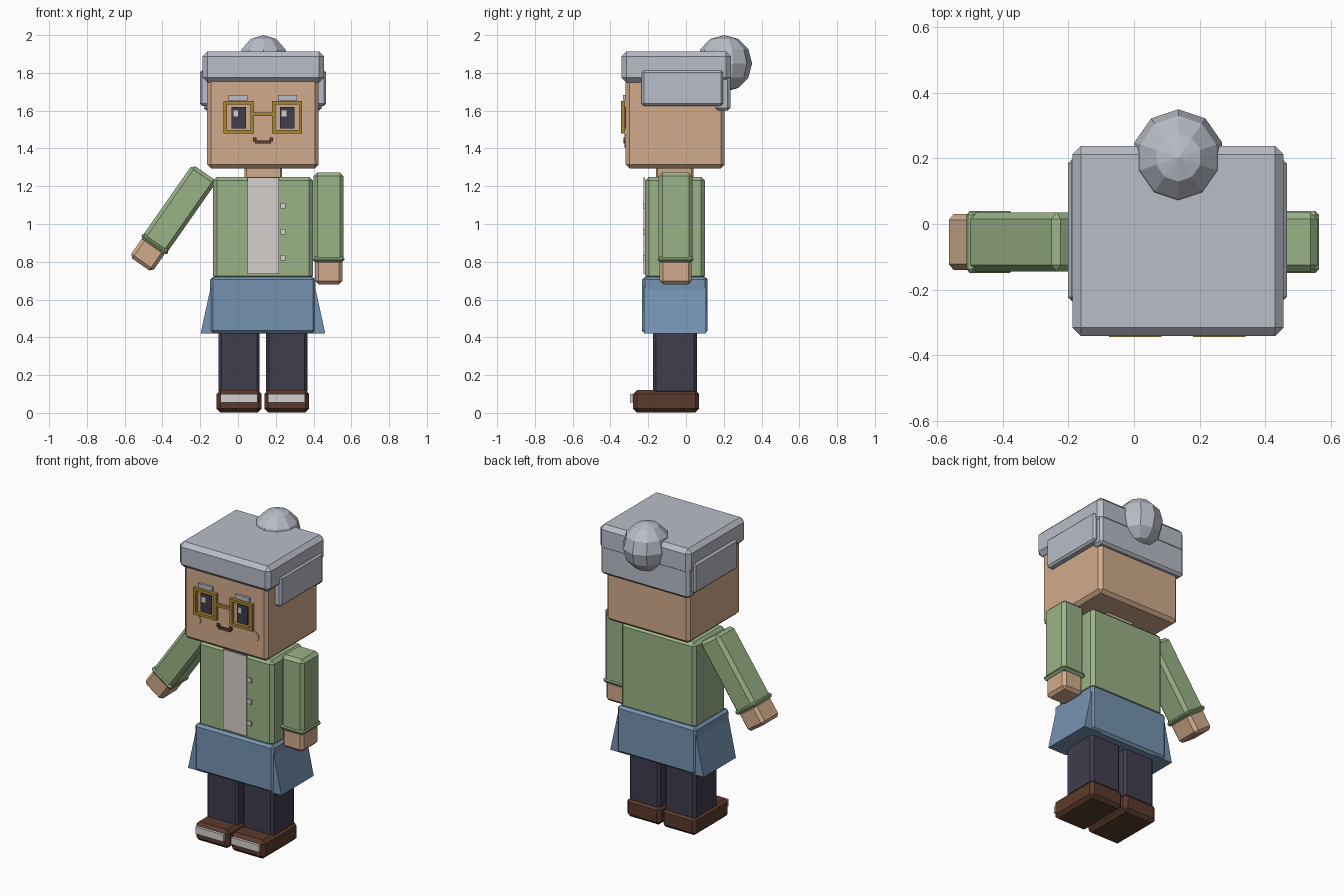
import bpy, bmesh, math
from mathutils import Matrix, Vector

cube = bpy.data.objects.get("Cube")
if cube:
    bpy.data.objects.remove(cube, do_unlink=True)


def material(name, r, g, b):
    m = bpy.data.materials.new(name)
    m.use_nodes = True
    m.diffuse_color = (r, g, b, 1)
    bsdf = next(n for n in m.node_tree.nodes if n.type == 'BSDF_PRINCIPLED')
    bsdf.inputs["Base Color"].default_value = (r, g, b, 1)
    return m


SKIN = material("skin", .64, .41, .26)
HAIR = material("grey hair", .48, .51, .57)
GREEN = material("green cardigan", .32, .45, .24)
BLUE = material("blue skirt", .18, .29, .44)
DARK = material("dark navy", .05, .047, .075)
BROWN = material("brown leather", .105, .042, .025)
GOLD = material("gold frame", .40, .24, .035)
WHITE = material("off white", .66, .63, .61)

CX = .132  # centre line of the body


def add(name, bm, mat, bevel=0):
    bmesh.ops.recalc_face_normals(bm, faces=bm.faces)
    mesh = bpy.data.meshes.new(name)
    bm.to_mesh(mesh)
    bm.free()
    mesh.materials.append(mat)
    ob = bpy.data.objects.new(name, mesh)
    bpy.context.collection.objects.link(ob)
    if bevel:
        mod = ob.modifiers.new("bevel", 'BEVEL')
        mod.width, mod.segments = bevel, 1
    return ob


def box(name, x, y, z, mat, bevel=0):
    """Box from its (low, high) range on each axis."""
    bm = bmesh.new()
    size = [b - a for a, b in (x, y, z)]
    mid = [(a + b) / 2 for a, b in (x, y, z)]
    bmesh.ops.create_cube(bm, size=1, matrix=Matrix.Translation(mid) @ Matrix.Diagonal((*size, 1)))
    return add(name, bm, mat, bevel)


def around(centre, half):
    return (centre - half, centre + half)


def prism(name, outline, y, mat):
    """Extrude an x-z outline along y."""
    bm = bmesh.new()
    face = bm.faces.new([bm.verts.new((px, y[0], pz)) for px, pz in outline])
    ext = bmesh.ops.extrude_face_region(bm, geom=[face])
    verts = [v for v in ext["geom"] if isinstance(v, bmesh.types.BMVert)]
    bmesh.ops.translate(bm, verts=verts, vec=(0, y[1] - y[0], 0))
    return add(name, bm, mat)


# Head and neck
box("head", around(CX, .295), (-.32, .205), (1.295, 1.82), SKIN, .02)
box("neck", around(CX + .002, .1), (-.16, .04), (1.22, 1.32), SKIN, .01)

# Hair
box("hair_cap", around(CX + .002, .322), (-.342, .238), (1.75, 1.913), HAIR, .026)
box("hair_back", around(CX, .313), (.155, .235), (1.6, 1.8), HAIR, .015)
for side, s in (("right", -1), ("left", 1)):
    box("hair_side_" + side, around(CX + s * .3, .034), (-.235, .197), (1.625, 1.815), HAIR, .012)
bm = bmesh.new()
bmesh.ops.create_uvsphere(bm, u_segments=10, v_segments=6, radius=1,
                          matrix=Matrix.Translation((CX + .003, .203, 1.85)) @ Matrix.Diagonal((.141, .147, .15, 1)))
add("hair_bun", bm, HAIR)

# Face, one eye group per side
for side, s in (("right", -1), ("left", 1)):
    ex = CX + s * .128
    box("eye_" + side, around(ex, .038), (-.328, -.319), (1.505, 1.62), DARK)
    box("eye_glint_" + side, around(ex - .016, .013), (-.332, -.326), (1.568, 1.602), WHITE)
    box("eyebrow_" + side, around(CX + s * .131, .05), (-.334, -.315), (1.655, 1.682), HAIR)
    # Spectacle rim built from four bars
    for part, bx, bz in (("top", around(ex, .08), (1.632, 1.65)),
                         ("bottom", around(ex, .08), (1.48, 1.498)),
                         ("inner", around(ex - s * .071, .009), (1.498, 1.632)),
                         ("outer", around(ex + s * .071, .009), (1.498, 1.632))):
        box("rim_" + part + "_" + side, bx, (-.344, -.322), bz, GOLD)
    bm = bmesh.new()
    turn = Matrix.Rotation(math.pi / 2, 4, 'X')
    bmesh.ops.create_cone(bm, cap_ends=True, segments=16, radius1=.036, radius2=.036, depth=.008,
                          matrix=Matrix.Translation((CX + s * .205, -.322, 1.44)) @ turn)
    add("cheek_" + side, bm, SKIN)
    box("mouth_corner_" + side, around(CX + s * .043, .009), (-.33, -.318), (1.436, 1.458), BROWN)
box("mouth", around(CX, .042), (-.33, -.318), (1.426, 1.442), BROWN)
box("glasses_bridge", around(CX, .05), (-.342, -.326), (1.573, 1.59), GOLD)

# Torso, shirt panel and buttons
box("cardigan", around(CX, .264), (-.217, .1), (.705, 1.25), GREEN, .02)
box("shirt_panel", (.05, .217), (-.225, -.216), (.735, 1.245), WHITE)
for i in range(3):
    box("button_%d" % (i + 1), around(.238, .014), (-.228, -.216), around(1.097 - i * .138, .014), WHITE)

# Skirt with flared side panels
box("skirt", around(CX, .279), (-.232, .115), (.42, .72), BLUE, .015)
for side, s in (("right", -1), ("left", 1)):
    outline = [(CX + s * dx, z) for dx, z in ((.2, .42), (.33, .42), (.268, .705), (.2, .705))]
    prism("skirt_flare_" + side, outline, (-.222, .105), BLUE)

# Legs and shoes
for side, s in (("right", -1), ("left", 1)):
    lx = CX + s * .126
    box("leg_" + side, around(lx, .109), (-.175, .058), (.1, .46), DARK, .015)
    box("shoe_" + side, around(lx, .119), (-.28, .07), (.002, .12), BROWN, .02)
    box("shoe_strap_" + side, around(lx, .098), (-.297, -.275), (.055, .1), WHITE)

# Arms, modelled hanging from the shoulder top and then posed
for side, shoulder, angle in (("left", (.48, -.055, 1.273), 0), ("right", (-.176, -.055, 1.271), 35)):
    parts = [box("sleeve_" + side, around(0, .079), around(0, .09), (-.47, 0), GREEN, .02),
             box("cuff_" + side, around(0, .084), around(0, .095), (-.475, -.445), GREEN, .012),
             box("hand_" + side, around(0, .073), around(0, .085), (-.592, -.46), SKIN, .018)]
    for ob in parts:
        ob.location = Vector(shoulder)
        ob.rotation_euler.y = math.radians(angle)
